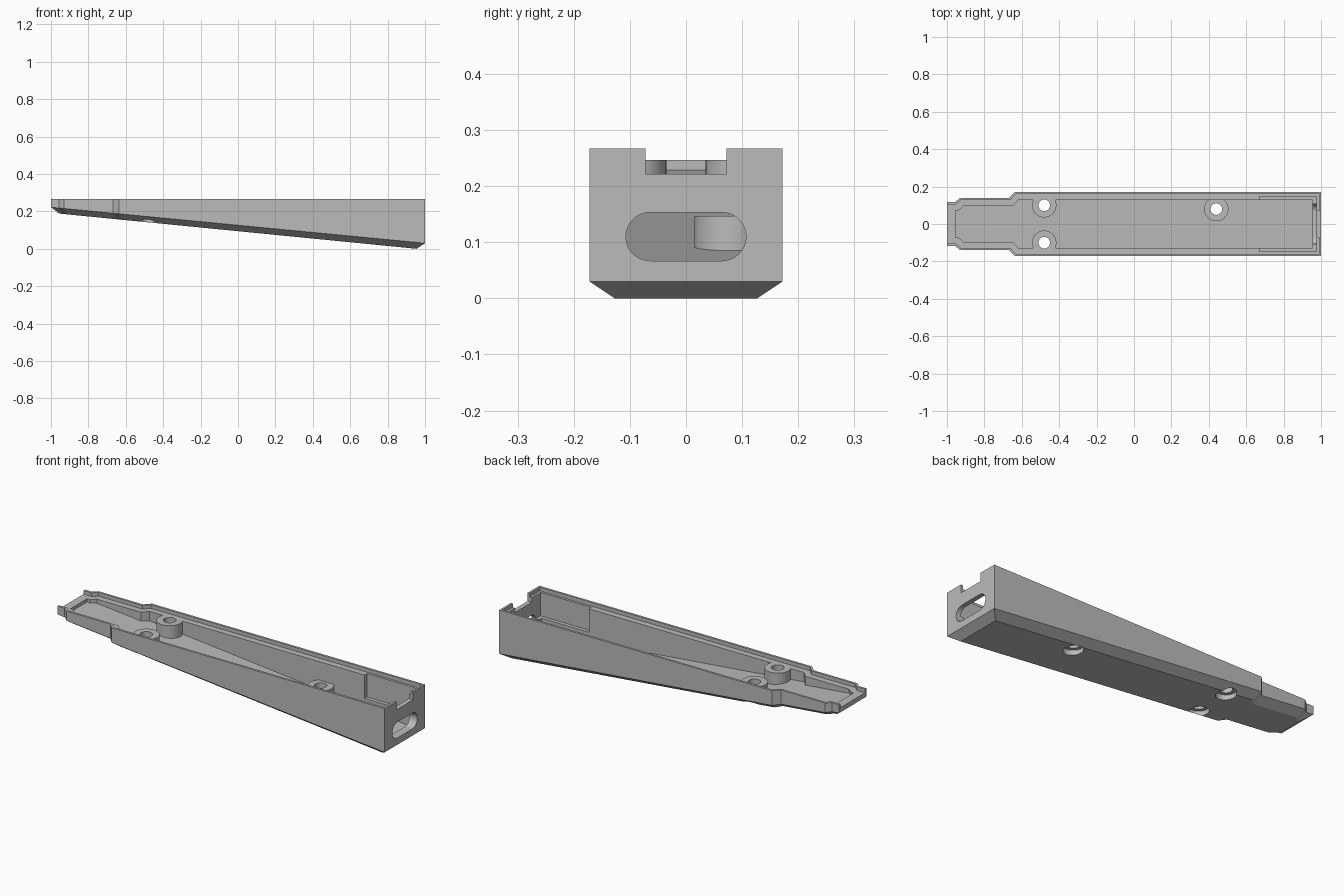
import bpy, bmesh, math
from mathutils import Matrix

cube = bpy.data.objects.get("Cube")
if cube:
    bpy.data.objects.remove(cube, do_unlink=True)

grey = bpy.data.materials.new("plain_grey")
grey.use_nodes = True
colour = (0.5, 0.5, 0.5, 1)
grey.diffuse_color = colour
grey.node_tree.nodes["Principled BSDF"].inputs["Base Color"].default_value = colour

TOP, LEDGE, OVER = 0.267, 0.247, 0.32
# Half outline of the stepped plan: x, half width
PLAN = [(-1, 0.117), (-0.957, 0.117), (-0.93, 0.14),
        (-0.667, 0.14), (-0.637, 0.172), (1, 0.172)]


def finish(name, bm):
    bmesh.ops.recalc_face_normals(bm, faces=bm.faces)
    mesh = bpy.data.meshes.new(name)
    bm.to_mesh(mesh)
    bm.free()
    mesh.materials.append(grey)
    obj = bpy.data.objects.new(name, mesh)
    bpy.context.collection.objects.link(obj)
    return obj


def loft(name, levels):
    """Stack inset copies of the plan; each level is (inset, height function)."""
    bm = bmesh.new()
    loops = []
    for d, height in levels:
        side = []
        for i, (x, w) in enumerate(PLAN):
            shift = d if i == 0 else -d if i == len(PLAN) - 1 else 0.4 * d
            side.append((x + shift, w - d))
        ring = side + [(x, -w) for x, w in reversed(side)]
        loops.append([bm.verts.new((x, y, height(x))) for x, y in ring])
    for a, b in zip(loops, loops[1:]):
        for i in range(len(a)):
            j = (i + 1) % len(a)
            bm.faces.new((a[i], a[j], b[j], b[i]))
    bm.faces.new(loops[0])
    bm.faces.new(loops[-1])
    return finish(name, bm)


def box(name, x0, x1, half_y, z0, z1):
    bm = bmesh.new()
    bmesh.ops.create_cube(bm, size=1, matrix=Matrix.Translation(
        ((x0 + x1) / 2, 0, (z0 + z1) / 2)) @ Matrix.Diagonal((x1 - x0, 2 * half_y, z1 - z0, 1)))
    return finish(name, bm)


def cylinder(name, x, y, r, z0, z1):
    bm = bmesh.new()
    bmesh.ops.create_cone(bm, cap_ends=True, segments=48, radius1=r, radius2=r,
                          depth=z1 - z0, matrix=Matrix.Translation((x, y, (z0 + z1) / 2)))
    return finish(name, bm)


def slot(name, x0, x1, half_y, zc, r):
    """Round-ended opening running along x."""
    bm = bmesh.new()
    verts = []
    for s in (1, -1):
        for i in range(25):
            a = math.pi * i / 24 - math.pi / 2
            verts.append(bm.verts.new((x0, s * (half_y - r + r * math.cos(a)),
                                       zc + s * r * math.sin(a))))
    face = bm.faces.new(verts)
    new = bmesh.ops.extrude_face_region(bm, geom=[face])["geom"]
    bmesh.ops.translate(bm, vec=(x1 - x0, 0, 0),
                        verts=[v for v in new if isinstance(v, bmesh.types.BMVert)])
    return finish(name, bm)


def combine(target, tool, operation="DIFFERENCE"):
    mod = target.modifiers.new("combine", "BOOLEAN")
    mod.operation, mod.object, mod.solver = operation, tool, "EXACT"
    bpy.context.view_layer.objects.active = target
    bpy.ops.object.modifier_apply(modifier=mod.name)
    bpy.data.objects.remove(tool, do_unlink=True)


def underside(x):
    return 0.094 - 0.0985 * x


def flat(z):
    return lambda x: z


# Tapered tray with a bevelled underside
tray = loft("tapered_tray", [(0.045, underside),
                             (0, lambda x: 0.126 - 0.096 * x),
                             (0, flat(TOP))])

# Hollow interior with a sloping floor, and the thinned walls at the deep end
combine(tray, loft("cavity", [(0.045, lambda x: underside(x) + 0.041), (0.045, flat(OVER))]))
combine(tray, box("end_pocket", 0.67, 0.975, 0.147, 0.12, OVER))

# Screw bosses: x, y, top height
BOSSES = [(-0.48, 0.1, 0.26), (-0.48, -0.1, 0.26), (0.44, 0.08, 0.147)]
for x, y, top in BOSSES:
    combine(tray, cylinder("boss", x, y, 0.065, underside(x) + 0.027, top), "UNION")

# Stepped rim, open through the shallow end
combine(tray, loft("rim_step", [(0.012, flat(LEDGE)), (0.012, flat(OVER))]))
combine(tray, box("shallow_end_gap", -1.1, -0.9, 0.105, LEDGE, OVER))

# Screw holes with counterbores below
for x, y, top in BOSSES:
    combine(tray, cylinder("screw_hole", x, y, 0.031, -0.1, 0.4))
    combine(tray, cylinder("counterbore", x, y, 0.05, -0.1, underside(x) + 0.03))

# Notch and round-ended opening in the deep end wall
combine(tray, box("end_notch", 0.93, 1.1, 0.072, 0.222, OVER))
combine(tray, slot("end_opening", 0.9, 1.1, 0.107, 0.11, 0.043))

for o in bpy.context.selected_objects:
    o.select_set(False)
tray.select_set(True)
bpy.context.view_layer.objects.active = tray
bpy.ops.object.shade_smooth_by_angle(angle=math.radians(20))
